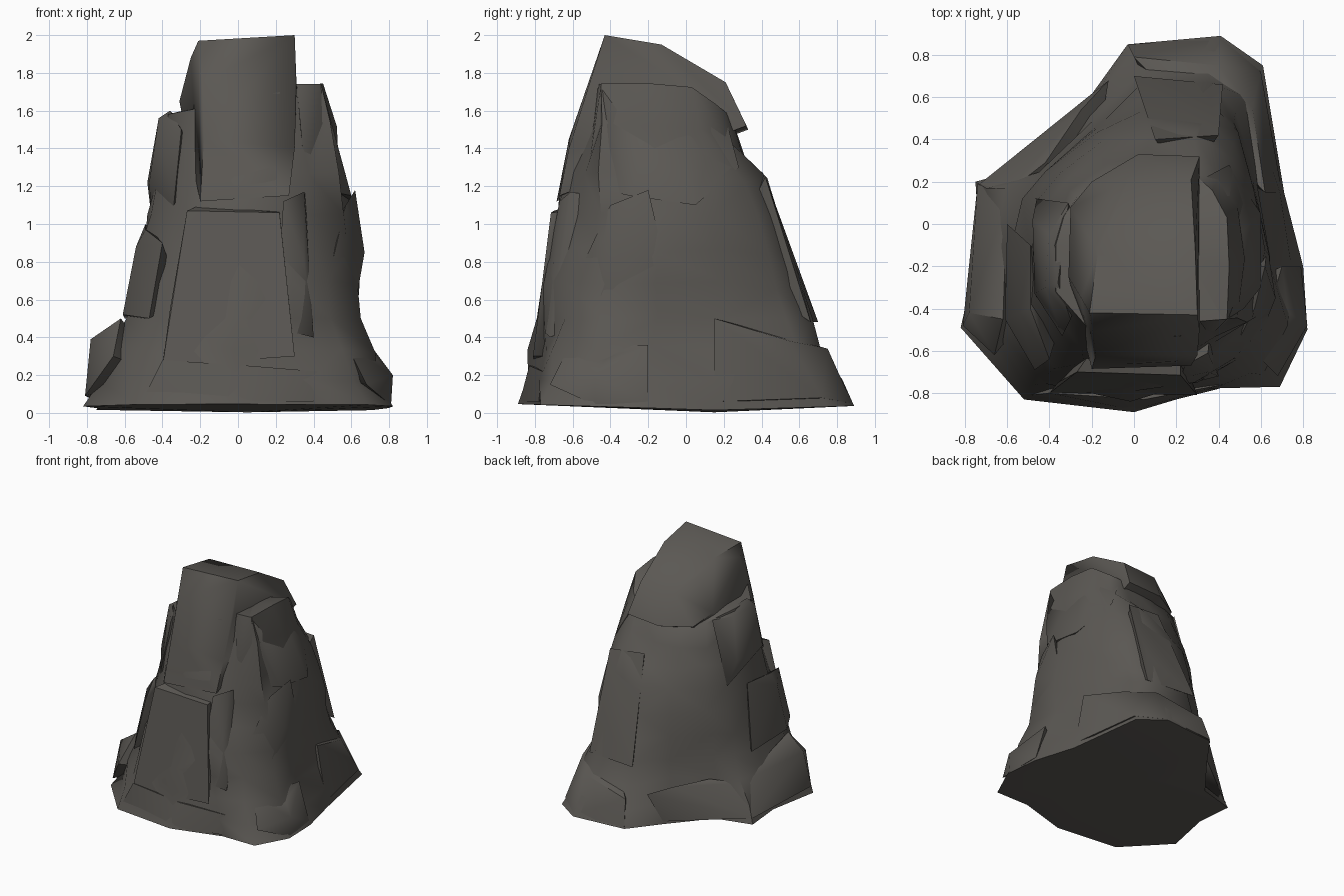
import bpy, bmesh, random
from mathutils import Vector

random.seed(4)
stone = bpy.data.materials.new("dark_stone")
stone.diffuse_color = (0.105, 0.098, 0.088, 1)


def finish(name, bm, angle=0.9):
    bmesh.ops.recalc_face_normals(bm, faces=bm.faces)
    me = bpy.data.meshes.new(name)
    bm.to_mesh(me)
    bm.free()
    me.materials.append(stone)
    ob = bpy.data.objects.new(name, me)
    bpy.context.collection.objects.link(ob)
    bpy.ops.object.select_all(action='DESELECT')
    ob.select_set(True)
    bpy.context.view_layer.objects.active = ob
    bpy.ops.object.shade_smooth_by_angle(angle=angle)
    return ob


def chunk(name, *pts):
    """Angular boulder: convex hull of a few corner points."""
    bm = bmesh.new()
    for p in pts:
        bm.verts.new(p)
    bmesh.ops.convex_hull(bm, input=bm.verts)
    loose = [v for v in bm.verts if not v.link_faces]
    bmesh.ops.delete(bm, geom=loose, context='VERTS')
    return finish(name, bm)


# Plan outlines of the main rock, counter-clockwise from front right
base = [(.69, -.77), (.82, -.5), (.8, -.2), (.71, .15), (.61, .75), (.41, .89),
        (-.03, .85), (-.21, .6), (-.46, .28), (-.75, .2), (-.73, -.1),
        (-.82, -.49), (-.52, -.83), (0, -.89), (.4, -.77)]
low = [(.49, -.64), (.65, -.45), (.63, -.15), (.58, .2), (.48, .53), (.36, .67),
       (.02, .65), (-.18, .46), (-.41, .23), (-.53, .12), (-.58, -.1),
       (-.59, -.42), (-.41, -.71), (0, -.79), (.3, -.75)]
mid = [(.38, -.56), (.56, -.45), (.62, -.12), (.57, .15), (.47, .38), (.33, .49),
       (.05, .49), (-.14, .4), (-.35, .24), (-.45, .12), (-.48, -.1),
       (-.46, -.38), (-.24, -.64), (0, -.68), (.22, -.67)]
high = [(.32, -.46), (.44, -.45), (.45, -.2), (.44, .03), (.37, .16), (.28, .24),
        (.05, .25), (-.12, .21), (-.27, .13), (-.33, .04), (-.37, -.1),
        (-.37, -.32), (-.21, -.5), (0, -.54), (.22, -.53)]

rings = [[Vector((x, y, .02 - .03 * y if y < 0 else .01 + .03 * y)) for x, y in base],
         [Vector((x, y, .5)) for x, y in low],
         [Vector((x, y, 1.05)) for x, y in mid],
         [Vector((x, y, 1.655 + .2 * x - .6 * max(y, 0))) for x, y in high]]

# Main rock: lofted through the outlines with weathered rows between
bm = bmesh.new()
rows = []
for k in range(3):
    for t in (0, .33, .67):
        amp = .03 if t else 0
        rows.append([a.lerp(b, t) + Vector([random.uniform(-amp, amp * .8) for _ in "xyz"])
                     for a, b in zip(rings[k], rings[k + 1])])
rows.append(rings[3])
loops = [[bm.verts.new(p) for p in r] for r in rows]
n = len(base)
for a, b in zip(loops, loops[1:]):
    for i in range(n):
        j = (i + 1) % n
        if random.random() < .5:
            bm.faces.new((a[i], a[j], b[j]))
            bm.faces.new((a[i], b[j], b[i]))
        else:
            bm.faces.new((a[i], a[j], b[i]))
            bm.faces.new((a[j], b[j], b[i]))
for loop, z in ((loops[0], .003), (loops[-1], 1.68)):
    c = bm.verts.new((.05, .15 if z < 1 else -.1, z))
    for i in range(n):
        bm.faces.new((loop[i], loop[(i + 1) % n], c))
finish("main_rock", bm)

# Summit pillar: tall front face, sloping down to the back
chunk("summit", (-.21, -.42, 1.97), (.3, -.43, 2), (.29, -.13, 1.95), (-.17, -.13, 1.94),
      (.2, .02, 1.85), (-.13, .03, 1.83), (.27, .21, 1.75), (-.03, .2, 1.74),
      (-.25, -.35, 1.88), (-.31, -.25, 1.65), (.31, -.5, 1.74), (-.19, -.51, 1.75),
      (.3, -.62, 1.4), (-.18, -.62, 1.45), (.27, -.67, 1.15), (-.2, -.685, 1.12),
      (-.3, .08, 1.6), (.31, .32, 1.52), (.02, .33, 1.5), (-.2, .2, 1.5))

# Right shoulder, a slab with its crest running back
chunk("right_shoulder", (.31, -.46, 1.74), (.44, -.45, 1.74), (.45, -.1, 1.69), (.3, 0, 1.7),
      (.44, .1, 1.56), (.3, .2, 1.6), (.52, -.4, 1.42), (.54, .1, 1.3), (.45, .28, 1.3),
      (.6, -.3, 1.15), (.6, .05, 1.1), (.36, -.53, 1.2))

# Front slab with its ledge
chunk("front_slab", (-.27, -.7, 1.07), (.22, -.715, 1.06), (-.2, -.6, 1.1), (.22, -.6, 1.07),
      (.25, -.77, .6), (-.36, -.75, .55), (.3, -.81, .3), (-.4, -.8, .25), (0, -.5, .3))

# Upright rib on the front right
chunk("front_rib", (.24, -.67, 1.12), (.35, -.61, 1.17), (.36, -.5, 1.15), (.22, -.73, .8),
      (.35, -.7, .8), (.4, -.72, .4), (.2, -.77, .45), (.3, -.5, .5))

# Left slabs stepping up the side
chunk("left_upper_slab", (-.42, -.3, 1.56), (-.36, -.28, 1.6), (-.4, -.05, 1.55),
      (-.31, .1, 1.55), (-.47, -.33, 1.22), (-.48, .02, 1.22), (-.3, -.45, 1.5),
      (-.34, -.53, 1.1), (-.46, .12, 1.05), (-.2, -.2, 1.3))
chunk("left_lower_slab", (-.49, -.4, .97), (-.49, -.1, 1), (-.54, -.42, .88),
      (-.61, -.45, .52), (-.6, 0, .5), (-.4, -.64, .9), (-.47, -.69, .5), (-.3, -.3, .6))

# Right-hand spur and back buttress
chunk("right_spur", (.67, -.35, .85), (.62, -.2, 1.18), (.57, -.4, 1.1), (.63, -.1, .75),
      (.63, -.45, .62), (.5, -.54, .8), (.4, -.2, .8))
chunk("back_buttress", (.4, .42, 1.25), (.1, .4, 1.28), (.36, .59, .75), (.05, .57, .8),
      (.42, .66, .48), (0, .7, .48), (.25, .2, .8))

# Boulders round the foot
chunk("left_foot", (-.78, -.42, .39), (-.81, -.48, .09), (-.62, -.45, .5), (-.66, -.62, .3),
      (-.67, -.1, .33), (-.74, -.1, .07), (-.6, .12, .3), (-.74, .19, .06), (-.4, -.3, .2))
chunk("back_left_foot", (-.6, .15, .3), (-.42, .29, .34), (-.25, .54, .32), (-.46, .28, .06),
      (-.21, .6, .05), (-.12, .68, .28), (-.73, .19, .06), (-.2, .2, .2))
chunk("right_foot", (.82, -.48, .2), (.81, -.48, .04), (.73, -.42, .29), (.7, -.2, .36),
      (.68, -.72, .15), (.58, -.62, .35), (.79, -.2, .06), (.5, -.3, .2))
chunk("back_foot", (.6, .72, .08), (.41, .88, .05), (.4, .75, .34), (0, .79, .25),
      (-.03, .85, .05), (.56, .55, .38), (.62, .15, .5), (.7, .15, .06), (.2, .4, .1))
chunk("front_foot", (-.5, -.81, .08), (0, -.88, .06), (.4, -.78, .06), (.42, -.76, .22),
      (-.4, -.8, .28), (.05, -.83, .25), (0, -.5, .1))
